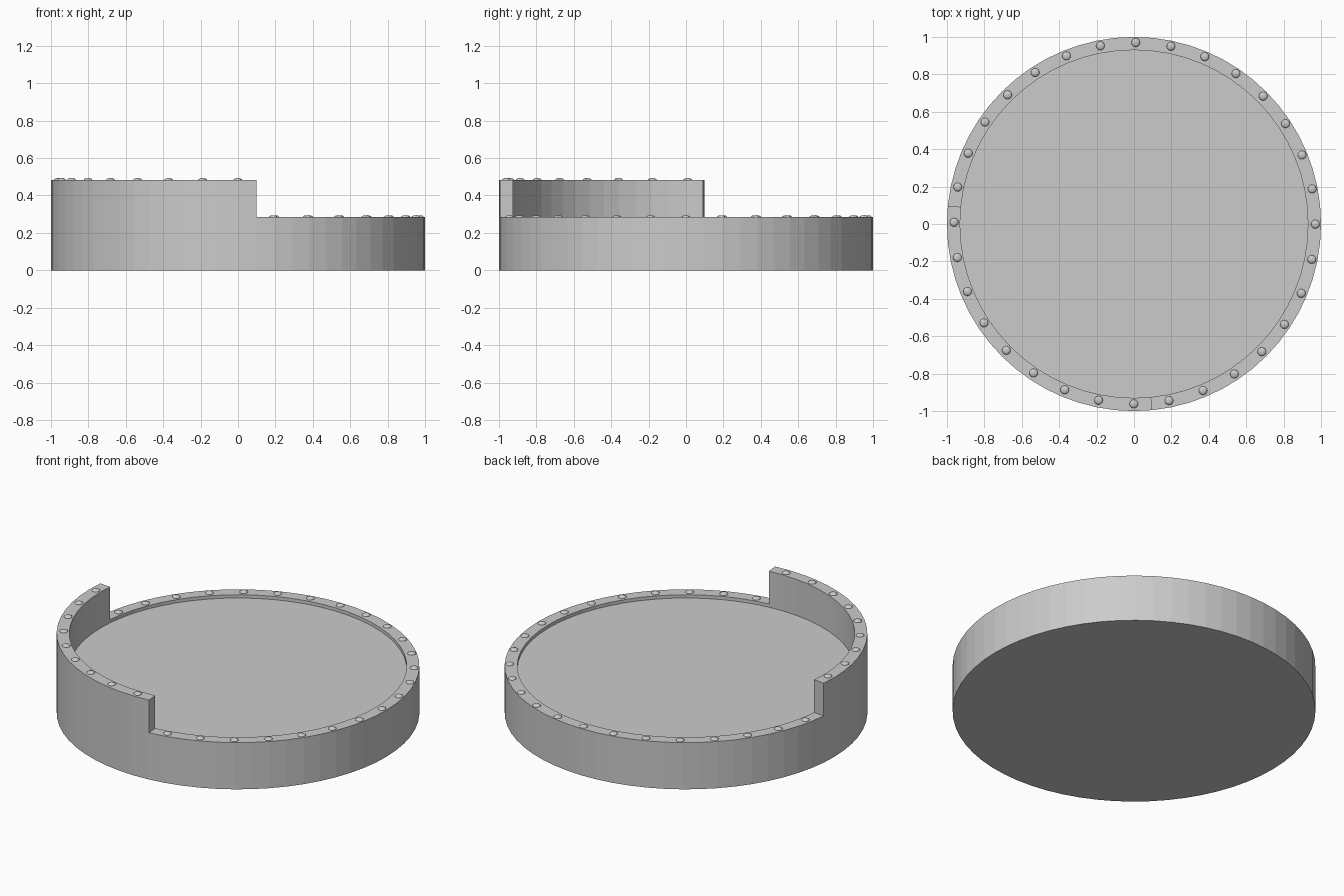
import bpy
import bmesh
from math import atan2, cos, sin, radians, degrees
from mathutils import Matrix, Vector

SEGMENTS = 64
RIM_Z, WALL_Z, FLOOR_Z = 0.284, 0.483, 0.264
RIM_WIDTH = 0.07
WALL_START, WALL_END = 174.375, 275.625   # arc of the raised wall, degrees
STUDS = 32

cube = bpy.data.objects.get("Cube")
if cube:
    bpy.data.objects.remove(cube, do_unlink=True)

grey = bpy.data.materials.new("plain grey")
grey.use_nodes = True
grey.diffuse_color = (0.6, 0.6, 0.6, 1)
grey.node_tree.nodes["Principled BSDF"].inputs["Base Color"].default_value = (0.6, 0.6, 0.6, 1)


def add_object(name, bm):
    mesh = bpy.data.meshes.new(name)
    bm.to_mesh(mesh)
    bm.free()
    mesh.materials.append(grey)
    obj = bpy.data.objects.new(name, mesh)
    bpy.context.collection.objects.link(obj)
    return obj


def on_wall(angle):
    return WALL_START < angle % 360 < WALL_END


# Round tray: solid drum, inset rim, sunken floor
bm = bmesh.new()
bmesh.ops.create_cone(bm, cap_ends=True, segments=SEGMENTS, radius1=1, radius2=1,
                      depth=RIM_Z, matrix=Matrix.Translation((0, 0, RIM_Z / 2)))
top = max(bm.faces, key=lambda f: f.calc_center_median().z)
rim = bmesh.ops.inset_region(bm, faces=[top], thickness=RIM_WIDTH)["faces"]
floor = bmesh.ops.extrude_discrete_faces(bm, faces=[top])["faces"][0]
bmesh.ops.translate(bm, verts=floor.verts, vec=(0, 0, FLOOR_Z - RIM_Z))

# Raised wall: part of the rim pulled upward
raised = []
for face in rim:
    centre = face.calc_center_median()
    if on_wall(degrees(atan2(centre.y, centre.x))):
        raised.append(face)
pulled = bmesh.ops.extrude_face_region(bm, geom=raised)["geom"]
bmesh.ops.translate(bm, verts=[v for v in pulled if isinstance(v, bmesh.types.BMVert)],
                    vec=(0, 0, WALL_Z - RIM_Z))
if any(f.is_valid for f in raised):
    bmesh.ops.delete(bm, geom=[f for f in raised if f.is_valid], context="FACES")
bmesh.ops.recalc_face_normals(bm, faces=bm.faces)
add_object("tray", bm)

# Low domed studs around the rim
bm = bmesh.new()
for i in range(STUDS):
    angle = 360 * i / STUDS
    turn = radians(angle - 0.3)
    z = WALL_Z if on_wall(angle) else RIM_Z
    place = Vector((0.966 * cos(turn) + 0.004, 0.966 * sin(turn) + 0.004, z))
    bmesh.ops.create_uvsphere(bm, u_segments=16, v_segments=8, radius=0.023,
                              matrix=Matrix.Translation(place) @ Matrix.Diagonal((1, 1, 0.45, 1)))
for face in bm.faces:
    face.smooth = True
add_object("rim_studs", bm)
